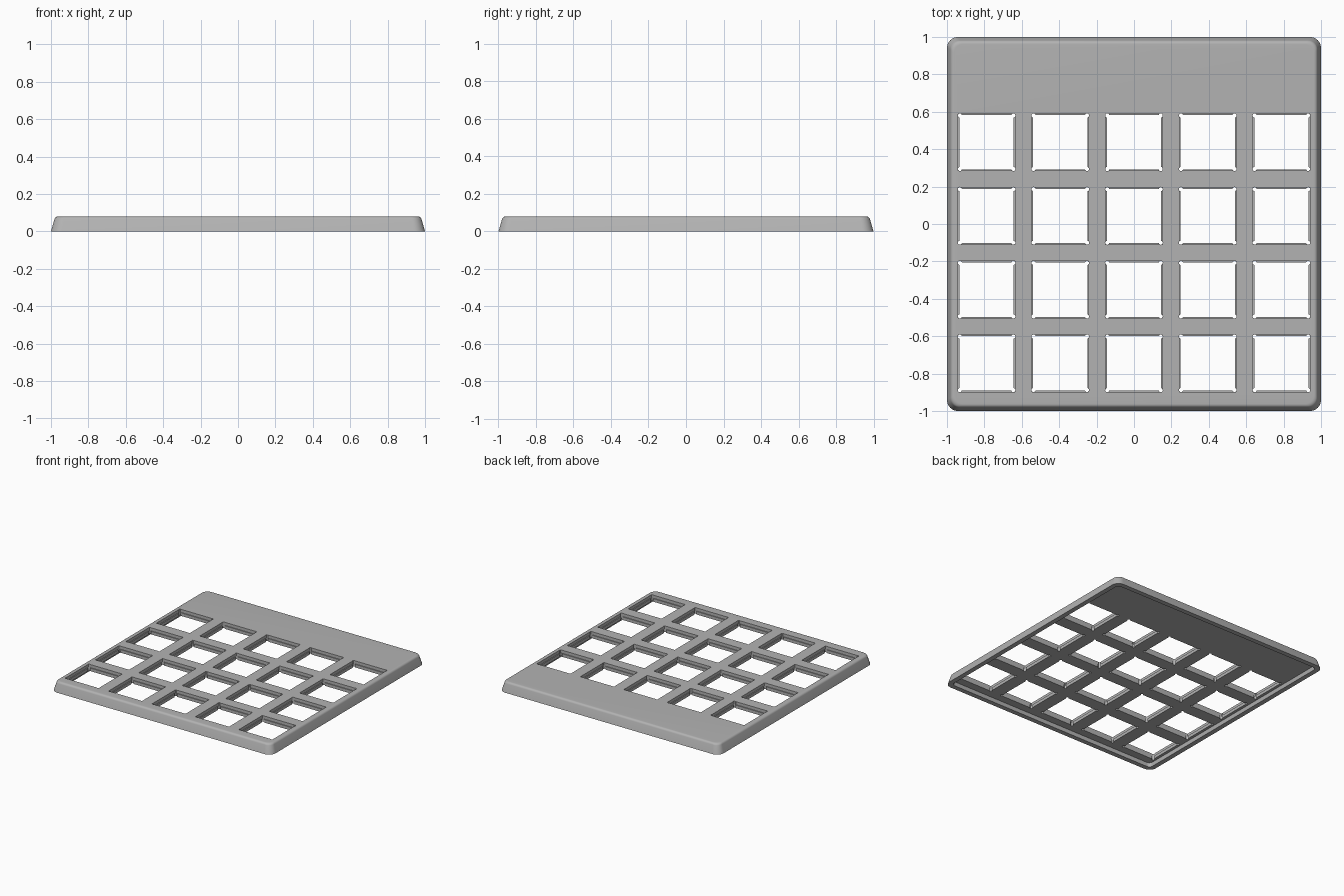
import bpy, bmesh, math

default = bpy.data.objects.get("Cube")
if default:
    bpy.data.objects.remove(default)

grey = bpy.data.materials.new("light grey")
grey.use_nodes = True
COLOUR = (0.45, 0.45, 0.45, 1)
grey.diffuse_color = COLOUR
grey.node_tree.nodes["Principled BSDF"].inputs["Base Color"].default_value = COLOUR

PITCH, HOLE = 0.394, 0.29
HEIGHT, FLOOR = 0.08, 0.03


def rounded_square(half, radius, steps=8):
    """Outline of a square with rounded corners, counter-clockwise."""
    points = []
    for corner in range(4):
        start = corner * math.pi / 2
        sx = 1 if corner in (0, 3) else -1
        sy = 1 if corner in (0, 1) else -1
        for i in range(steps + 1):
            a = start + i / steps * math.pi / 2
            points.append((sx * (half - radius) + radius * math.cos(a),
                           sy * (half - radius) + radius * math.sin(a)))
    return points


def loft(name, sections, location=(0, 0, 0)):
    """Closed solid through (half size, corner radius, height) sections."""
    bm = bmesh.new()
    rings = [[bm.verts.new((x, y, z)) for x, y in rounded_square(h, r)]
             for h, r, z in sections]
    bm.faces.new(rings[0][::-1])
    bm.faces.new(rings[-1])
    for low, high in zip(rings, rings[1:]):
        for i in range(len(low)):
            j = (i + 1) % len(low)
            bm.faces.new((low[i], low[j], high[j], high[i]))
    mesh = bpy.data.meshes.new(name)
    bm.to_mesh(mesh)
    bm.free()
    mesh.materials.append(grey)
    obj = bpy.data.objects.new(name, mesh)
    obj.location = location
    bpy.context.collection.objects.link(obj)
    return obj


def add_box(bm, x, y, z, sx, sy, sz):
    made = bmesh.ops.create_cube(bm, size=1)["verts"]
    bmesh.ops.scale(bm, vec=(sx, sy, sz), verts=made)
    bmesh.ops.translate(bm, vec=(x, y, z), verts=made)


def cut(target, cutter):
    mod = target.modifiers.new("cut", 'BOOLEAN')
    mod.operation = 'DIFFERENCE'
    mod.solver = 'EXACT'
    mod.object = cutter
    bpy.context.view_layer.objects.active = target
    bpy.ops.object.modifier_apply(modifier=mod.name)
    bpy.data.objects.remove(cutter)


# Tapered cover with a rounded top edge
fillet = [(0.963 + 0.02 * math.cos(a) - 0.001, 0.05, 0.06 + 0.02 * math.sin(a))
          for a in [math.radians(15 + 15 * i) for i in range(6)]]
cover = loft("cover_plate", [(1.0, 0.06, 0)] + fillet)

# Hollow underside
cut(cover, loft("recess_cutter", [(0.965, 0.03, -0.02), (0.955, 0.03, FLOOR)]))

# Grid of key openings: wider at the top, with relieved corners
for row in range(4):
    for col in range(5):
        x, y = (col - 2) * PITCH, -0.745 + row * PITCH
        bm = bmesh.new()
        add_box(bm, x, y, 0.05, HOLE, HOLE, 0.2)
        mesh = bpy.data.meshes.new("opening_cutter")
        bm.to_mesh(mesh)
        bm.free()
        opening = bpy.data.objects.new("opening_cutter", mesh)
        bpy.context.collection.objects.link(opening)
        cut(cover, opening)
        # Undercut notch around the upper half of the opening
        cut(cover, loft("lip_cutter", [(0.152, 0.002, 0.055), (0.152, 0.002, 0.1)], (x, y, 0)))
        for sx in (-1, 1):
            for sy in (-1, 1):
                bm = bmesh.new()
                bmesh.ops.create_cone(bm, cap_ends=True, segments=12, radius1=0.011,
                                      radius2=0.011, depth=0.2)
                mesh = bpy.data.meshes.new("corner_cutter")
                bm.to_mesh(mesh)
                bm.free()
                drill = bpy.data.objects.new("corner_cutter", mesh)
                drill.location = (x + sx * 0.143, y + sy * 0.143, 0.05)
                bpy.context.collection.objects.link(drill)
                bpy.context.view_layer.update()
                cut(cover, drill)

bpy.ops.object.select_all(action='DESELECT')
cover.select_set(True)
bpy.context.view_layer.objects.active = cover
bpy.ops.object.shade_smooth_by_angle(angle=math.radians(30))
